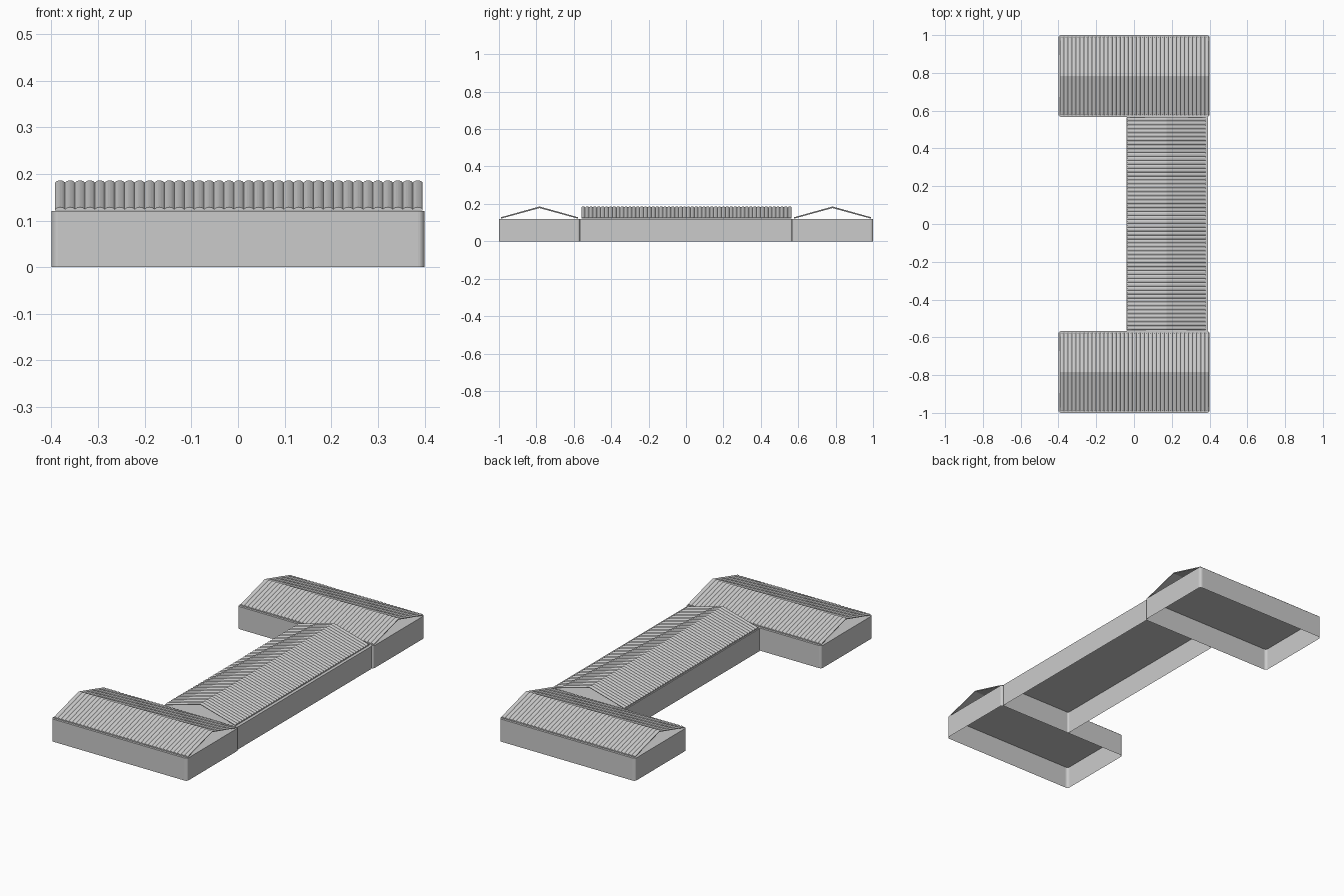
import bpy, bmesh, math
from mathutils import Vector

if "Cube" in bpy.data.objects:
    bpy.data.objects.remove(bpy.data.objects["Cube"])

WALL_H, RIDGE_H = 0.12, 0.186


def finish(bm, name):
    bmesh.ops.recalc_face_normals(bm, faces=bm.faces)
    mesh = bpy.data.meshes.new(name)
    bm.to_mesh(mesh)
    bm.free()
    obj = bpy.data.objects.new(name, mesh)
    bpy.context.collection.objects.link(obj)
    return obj


# Open-bottomed wall block with rounded upright corners and a flat ceiling
def wall_block(name, x0, x1, y0, y1, r=0.014, seg=4):
    bm = bmesh.new()
    ring = []
    corners = [(x1 - r, y1 - r, 0), (x0 + r, y1 - r, 90), (x0 + r, y0 + r, 180), (x1 - r, y0 + r, 270)]
    for cx, cy, start in corners:
        for i in range(seg + 1):
            a = math.radians(start + 90 * i / seg)
            ring.append((cx + r * math.cos(a), cy + r * math.sin(a)))
    low = [bm.verts.new((x, y, 0)) for x, y in ring]
    top = [bm.verts.new((x, y, WALL_H)) for x, y in ring]
    for i in range(len(ring)):
        j = (i + 1) % len(ring)
        bm.faces.new((low[i], low[j], top[j], top[i]))
    bm.faces.new(top)
    return finish(bm, name)


# Thin gabled sheet of barrel tiles, open at both gable ends
def tiled_roof(name, start, end, eave_a, eave_b, along_x, ribs, seg=6):
    bm = bmesh.new()
    thick, bulge = 0.004, 0.0045
    mid = (eave_a + eave_b) / 2
    pitch = (end - start) / ribs
    rings = []
    for i in range(ribs * seg + 1):
        t = start + pitch * i / seg
        lift = bulge * math.sin(math.pi * (i % seg) / seg) ** 0.6
        top_r = RIDGE_H - bulge + lift
        top_e = WALL_H + 0.004 + lift
        low_r, low_e = RIDGE_H - bulge - thick, WALL_H + 0.001
        section = [(eave_a, top_e), (mid, top_r), (eave_b, top_e),
                   (eave_b, low_e), (mid, low_r), (eave_a, low_e)]
        rings.append([bm.verts.new(Vector((t, s, z) if along_x else (s, t, z))) for s, z in section])
    for a, b in zip(rings, rings[1:]):
        for k in range(6):
            m = (k + 1) % 6
            bm.faces.new((a[k], a[m], b[m], b[k]))
    # End edges, one quad per slope
    for ring in (rings[0], rings[-1]):
        bm.faces.new((ring[0], ring[1], ring[4], ring[5]))
        bm.faces.new((ring[1], ring[2], ring[3], ring[4]))
    return finish(bm, name)


# Front and back wings
for label, y0, y1 in (("front", -1.0, -0.567), ("back", 0.567, 1.0)):
    wall_block(label + "_wing_walls", -0.4, 0.4, y0, y1)
    tiled_roof(label + "_wing_roof", -0.392, 0.396, y0 + 0.01, y1 - 0.01, True, 37)

# Connecting wing
wall_block("middle_wing_walls", -0.04, 0.393, -0.567, 0.567, r=0.008)
tiled_roof("middle_wing_roof", -0.56, 0.565, -0.035, 0.378, False, 54)
